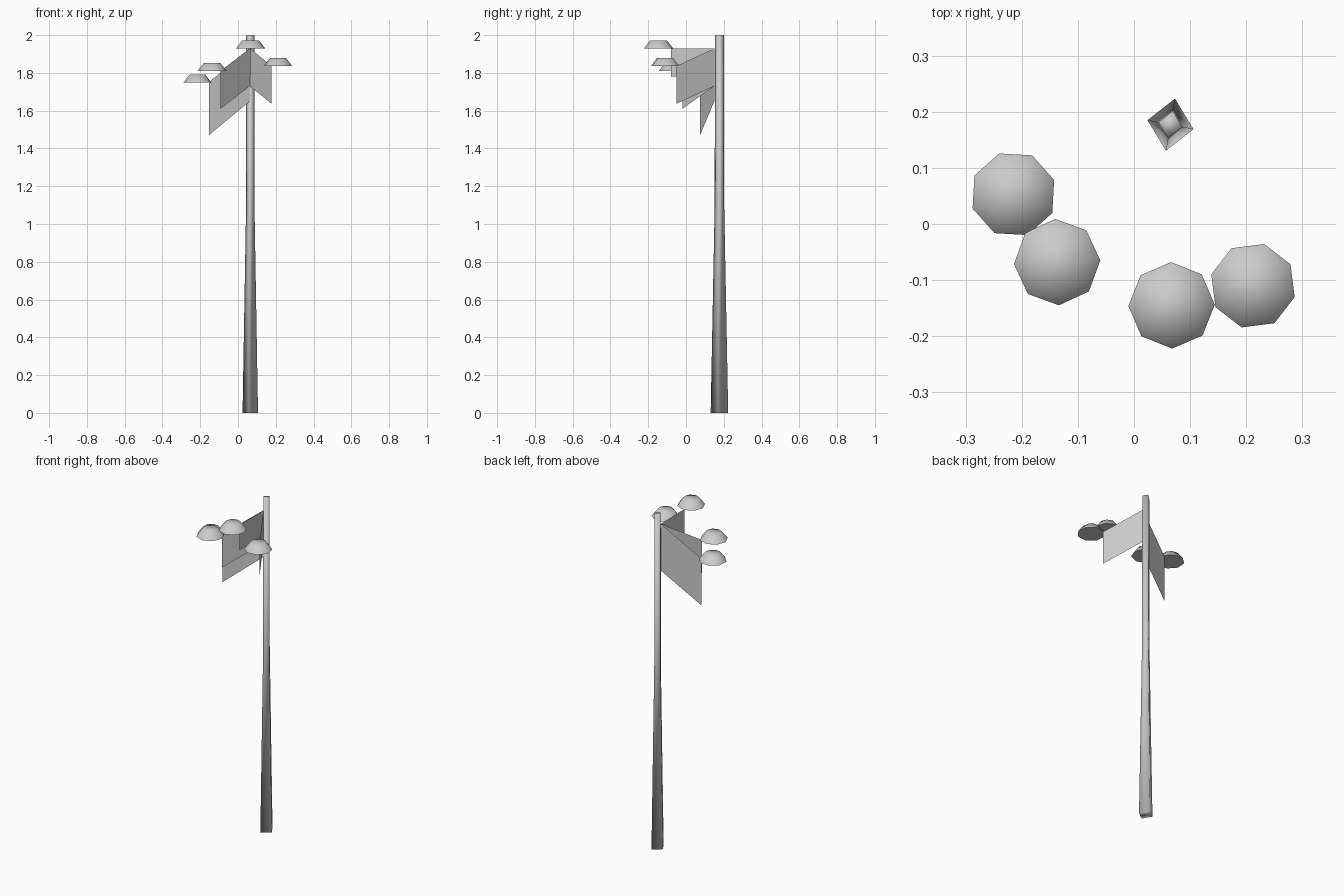
import bpy, bmesh
from math import atan2, hypot
from mathutils import Vector, Matrix

cube = bpy.data.objects.get("Cube")
if cube:
    bpy.data.objects.remove(cube, do_unlink=True)

grey = bpy.data.materials.new("neutral grey")
grey.use_nodes = True
colour = (0.6, 0.6, 0.6, 1)
grey.diffuse_color = colour
grey.node_tree.nodes["Principled BSDF"].inputs["Base Color"].default_value = colour


def finish(bm, name, angle=None):
    mesh = bpy.data.meshes.new(name)
    bm.to_mesh(mesh)
    bm.free()
    mesh.materials.append(grey)
    obj = bpy.data.objects.new(name, mesh)
    bpy.context.collection.objects.link(obj)
    if angle:
        bpy.ops.object.select_all(action='DESELECT')
        obj.select_set(True)
        bpy.context.view_layer.objects.active = obj
        bpy.ops.object.shade_smooth_by_angle(angle=angle)
    return obj


# Square pole: tapered lower half, straight upper half
centre = Vector((0.065, 0.177, 0))
corners = [(0.041, -0.008), (0.008, 0.0465), (-0.041, 0.008), (-0.008, -0.0465)]
bm = bmesh.new()
rings = [[bm.verts.new(centre + Vector((x * s, y * s, z))) for x, y in corners]
         for z, s in ((0, 1), (1.1, 0.54), (2, 0.52))]
for low, high in zip(rings, rings[1:]):
    for i in range(4):
        j = (i + 1) % 4
        bm.faces.new((low[i], low[j], high[j], high[i]))
bm.faces.new(rings[0][::-1])
bm.faces.new(rings[-1])
finish(bm, "pole", 1.7)

# Sheet banners fan out from one hinge, each with a domed lamp past its tip
hinge = Vector((0.063, 0.15, 1.93))
arms = {  # lamp x, lamp y, tip height, banner depth
    "far_right": (-0.215, 0.053, 1.75, 0.28),
    "right": (-0.137, -0.068, 1.81, 0.20),
    "front": (0.067, -0.145, 1.93, 0.15),
    "left": (0.212, -0.11, 1.837, 0.20),
}
for side, (x, y, z, depth) in arms.items():
    dx, dy = x - hinge.x, y - hinge.y
    reach = 0.23 / hypot(dx, dy)
    tip = Vector((hinge.x + dx * reach, hinge.y + dy * reach, z))
    drop = Vector((0, 0, depth))
    bm = bmesh.new()
    bm.faces.new([bm.verts.new(p) for p in (hinge, tip, tip - drop, hinge - drop)])
    finish(bm, side + "_banner")

    # Eight-sided flat-topped dome, one corner along the arm
    bm = bmesh.new()
    height = 0.042
    place = Matrix.Translation((x, y, z + height / 2)) @ Matrix.Rotation(atan2(dy, dx), 4, 'Z')
    bmesh.ops.create_cone(bm, cap_ends=True, segments=8, radius1=0.077,
                          radius2=0.044, depth=height, matrix=place)
    finish(bm, side + "_lamp", 1.2)
